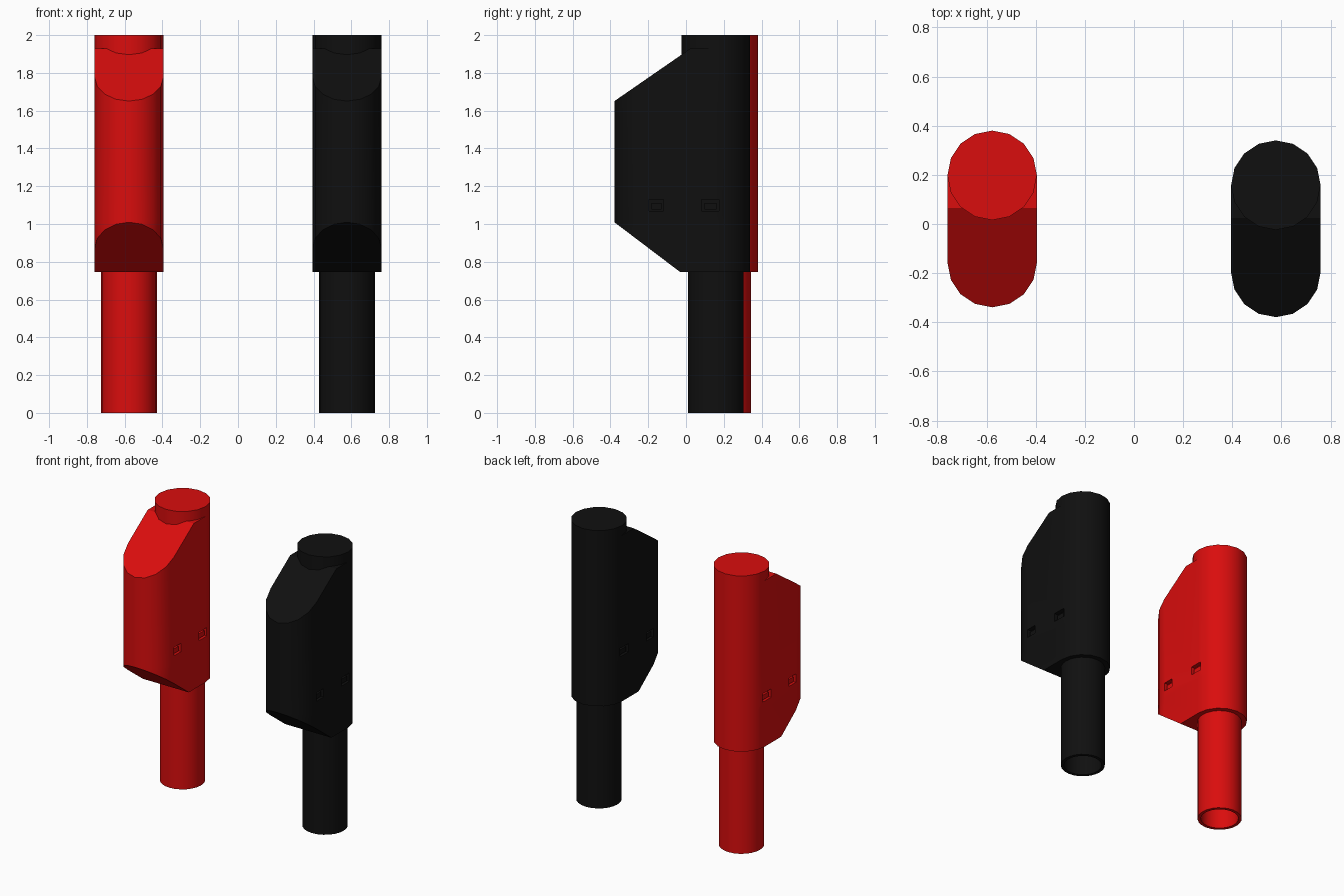
import bpy, bmesh, math
from mathutils import Vector

cube = bpy.data.objects.get("Cube")
if cube:
    bpy.data.objects.remove(cube, do_unlink=True)

R = 0.182            # housing radius
FRONT = -0.355       # centre of the front rounding, from the barrel axis
BOTTOM, SEAM, SHELF, TOP = 0.745, 1.015, 1.93, 2.0


def material(name, color):
    mat = bpy.data.materials.new(name)
    mat.use_nodes = True
    mat.diffuse_color = color
    mat.node_tree.nodes["Principled BSDF"].inputs["Base Color"].default_value = color
    return mat


def make_object(name, bm, mat, loc):
    bmesh.ops.recalc_face_normals(bm, faces=bm.faces)
    mesh = bpy.data.meshes.new(name)
    bm.to_mesh(mesh)
    bm.free()
    obj = bpy.data.objects.new(name, mesh)
    bpy.context.collection.objects.link(obj)
    obj.location = loc
    if mat:
        mesh.materials.append(mat)
    return obj


def prism(outline, z0, z1):
    bm = bmesh.new()
    base = bm.faces.new([bm.verts.new((x, y, z0)) for x, y in outline])
    new = bmesh.ops.extrude_face_region(bm, geom=[base])["geom"]
    verts = [v for v in new if isinstance(v, bmesh.types.BMVert)]
    bmesh.ops.translate(bm, verts=verts, vec=(0, 0, z1 - z0))
    return bm


def arc(radius, start, end, steps, cy=0):
    angles = [math.radians(start + (end - start) * i / steps) for i in range(steps + 1)]
    return [(radius * math.cos(a), cy + radius * math.sin(a)) for a in angles]


def slice_off(bm, point, normal):
    """Cut away everything on the normal's side and cap the cut."""
    cut = bmesh.ops.bisect_plane(bm, geom=bm.verts[:] + bm.edges[:] + bm.faces[:],
                                 plane_co=point, plane_no=normal, clear_outer=True)
    edges = [e for e in cut["geom_cut"] if isinstance(e, bmesh.types.BMEdge)]
    bmesh.ops.contextual_create(bm, geom=edges)


def box(center, size):
    bm = bmesh.new()
    bmesh.ops.create_cube(bm, size=1)
    bmesh.ops.scale(bm, vec=size, verts=bm.verts)
    bmesh.ops.translate(bm, vec=center, verts=bm.verts)
    return bm


def cut_with(obj, cutters):
    bpy.context.view_layer.objects.active = obj
    for cutter in cutters:
        mod = obj.modifiers.new("window", 'BOOLEAN')
        mod.operation = 'DIFFERENCE'
        mod.solver = 'EXACT'
        mod.object = cutter
        bpy.ops.object.modifier_apply(modifier=mod.name)


def build_plug(label, loc, mat):
    parts = []

    def add(name, bm):
        parts.append(make_object(f"{label}_{name}", bm, mat, loc))
        return parts[-1]

    circle = arc(R, 0, 360, 16)[:-1]
    # Rounded front housing reaching back to the barrel axis
    front = arc(R, 180, 360, 8, FRONT) + [(R, 0), (-R, 0)]

    # Lower shell with sloping underside
    add("lower_barrel", prism(circle, BOTTOM, SEAM))
    bm = prism(front, BOTTOM, SEAM)
    slice_off(bm, Vector((0, -0.188, BOTTOM)), Vector((0, -0.265, -0.35)))
    add("lower_shell", bm)

    # Upper shell with sloping shoulder
    barrel = add("upper_barrel", prism(circle, SEAM, TOP))
    bm = prism(front, SEAM, SHELF)
    slice_off(bm, Vector((0, -0.133, SHELF)), Vector((0, -0.28, 0.405)))
    shell = add("upper_shell", bm)

    # Latch windows on both sides, each with a latch tab inside
    cutters = []
    for side in (-1, 1):
        for y, width in ((-0.315, 0.077), (-0.029, 0.092)):
            cutters.append(make_object("window_cutter", box(
                (side * R, y, 1.1), (0.06, width, 0.06)), None, loc))
            add("latch_tab", box((side * (R - 0.024), y, 1.093), (0.024, width * 0.7, 0.034)))
    cut_with(shell, cutters)
    cut_with(barrel, cutters)
    for cutter in cutters:
        bpy.data.objects.remove(cutter, do_unlink=True)

    # Hollow sleeve below the housing
    bm = bmesh.new()
    rings = [[bm.verts.new((x, y, z)) for x, y in arc(r, 0, 360, 24)[:-1]]
             for r, z in ((0.147, BOTTOM), (0.147, 0), (0.125, 0), (0.125, BOTTOM))]
    for a, b in zip(rings, rings[1:]):
        for i in range(len(a)):
            j = (i + 1) % len(a)
            bm.faces.new((a[i], a[j], b[j], b[i]))
    add("sleeve", bm)

    # Smooth the rounded walls, keep creases
    bpy.ops.object.select_all(action='DESELECT')
    for obj in parts:
        obj.select_set(True)
    bpy.context.view_layer.objects.active = parts[0]
    bpy.ops.object.shade_smooth_by_angle(angle=math.radians(30))


build_plug("red_plug", (-0.577, 0.198, 0), material("red plastic", (0.7, 0.004, 0.004, 1)))
build_plug("black_plug", (0.577, 0.158, 0), material("black plastic", (0.005, 0.005, 0.005, 1)))
